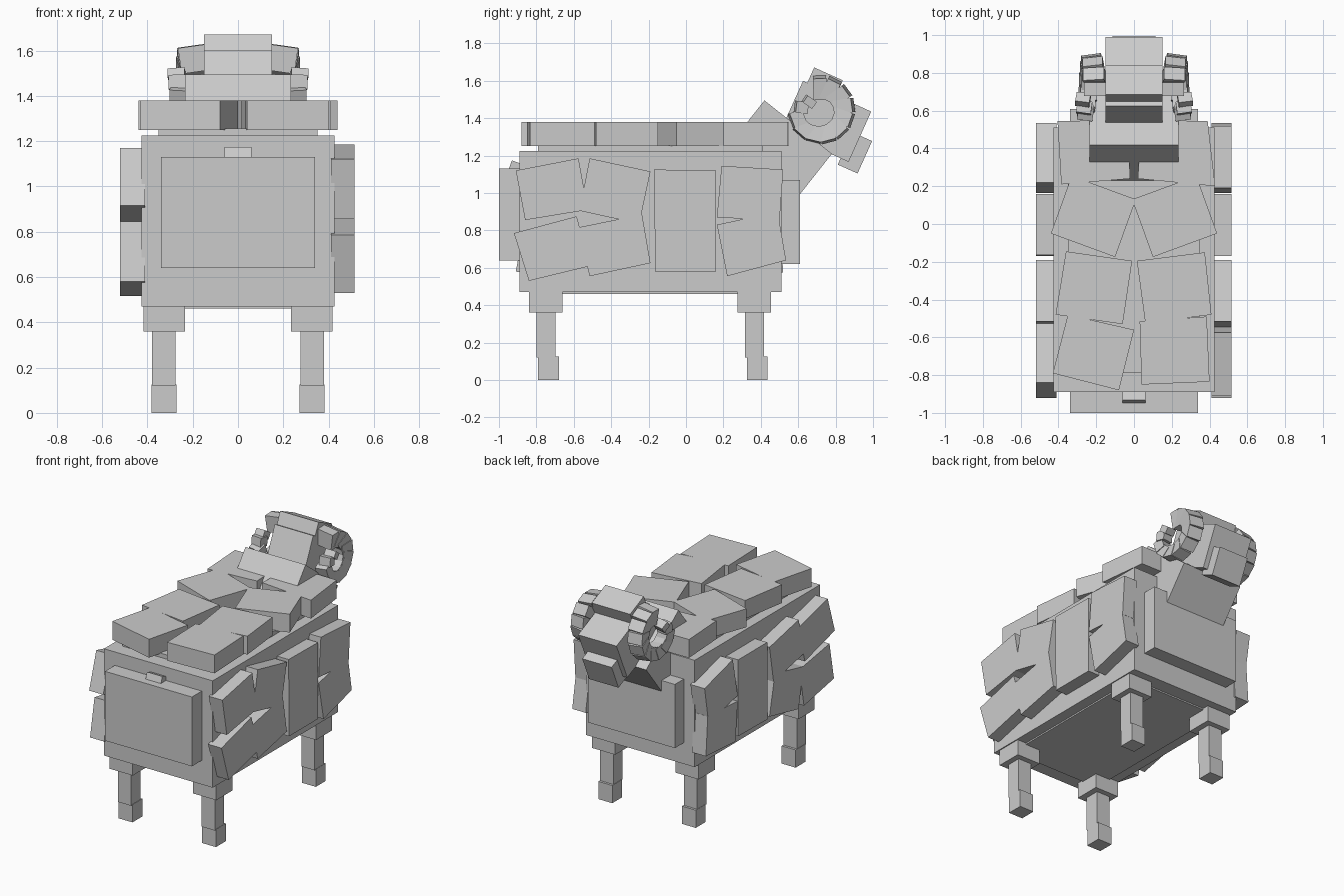
import bpy, bmesh, math
from mathutils import Matrix, Vector

if "Cube" in bpy.data.objects:
    bpy.data.objects.remove(bpy.data.objects["Cube"])


def add_mesh(name, bm):
    bmesh.ops.recalc_face_normals(bm, faces=bm.faces)
    me = bpy.data.meshes.new(name)
    bm.to_mesh(me)
    bm.free()
    ob = bpy.data.objects.new(name, me)
    bpy.context.collection.objects.link(ob)
    return ob


def box_matrix(name, matrix):
    bm = bmesh.new()
    bmesh.ops.create_cube(bm, size=1, matrix=matrix)
    return add_mesh(name, bm)


def box(name, x, y, z):
    lo, hi = Vector((x[0], y[0], z[0])), Vector((x[1], y[1], z[1]))
    return box_matrix(name, Matrix.Translation((lo + hi) / 2) @ Matrix.Diagonal((*(hi - lo), 1)))


def tilted_box(name, center, size, pitch):
    """Box turned about the x axis by pitch degrees."""
    return box_matrix(name, Matrix.Translation(center)
                      @ Matrix.Rotation(math.radians(pitch), 4, 'X')
                      @ Matrix.Diagonal((*size, 1)))


def slab(name, corners, lo, hi, place):
    """Flat wool slab: outline corners extruded from lo to hi."""
    bm = bmesh.new()
    a = [bm.verts.new(place(u, v, lo)) for u, v in corners]
    b = [bm.verts.new(place(u, v, hi)) for u, v in corners]
    bm.faces.new(a)
    bm.faces.new(b)
    n = len(corners)
    for i in range(n):
        bm.faces.new((a[i], a[(i + 1) % n], b[(i + 1) % n], b[i]))
    return add_mesh(name, bm)


# Body core, chest and rump panels
box("body", (-.425, .425), (-.89, .51), (.47, 1.225))
box("inner_body", (-.35, .35), (-.79, .41), (.46, 1.255))
box("rump_panel", (-.34, .34), (-1, -.88), (.64, 1.13))
box("chest_panel", (-.34, .34), (.5, .61), (.62, 1.07))

# Tail, mostly sunk in the rump
tilted_box("tail", (0, -.918, 1.063), (.12, .1, .2), -20)

# Legs
for side, s in (("right", 1), ("left", -1)):
    for end, y in (("rear", -.75), ("front", .365)):
        def span(a, b):
            return tuple(sorted((s * a, s * b)))
        box(f"{side}_{end}_thigh", span(.235, .418), (y - .09, y + .09), (.36, .48))
        box(f"{side}_{end}_shin", span(.276, .379), (y - .05, y + .053), (.12, .37))
        box(f"{side}_{end}_hoof", span(.272, .381), (y - .04, y + .07), (0, .125))

# Wool slabs on the back
back_slabs = [
    [(-.36, -.145), (-.01, -.195), (-.06, -.53), (-.415, -.48)],
    [(-.35, -.48), (0, -.56), (-.08, -.88), (-.43, -.79)],
    [(.015, -.195), (.375, -.15), (.41, -.48), (.06, -.525)],
    [(.03, -.515), (.385, -.49), (.4, -.835), (.04, -.85)],
    [(-.33, .255), (-.44, -.05), (-.1, -.175), (.01, .13)],
    [(.33, .255), (.44, -.05), (.1, -.175), (-.01, .13)],
    [(-.405, .545), (-.035, .55), (-.02, .24), (-.385, .21)],
    [(.39, .545), (.04, .55), (.02, .24), (.43, .2)],
]
for i, c in enumerate(back_slabs):
    slab(f"back_wool_{i}", c, 1.25, 1.38, lambda u, v, h: (u, v, h))

# Wool slabs on the flanks; the left flank is the right one turned upside down
side_slabs = [
    [(-.91, 1.12), (-.575, 1.185), (-.525, .91), (-.86, .855)],
    [(-.515, 1.185), (-.19, 1.115), (-.25, .835), (-.57, .905)],
    [(-.92, .785), (-.585, .875), (-.51, .61), (-.84, .53)],
    [(-.58, .815), (-.235, .885), (-.19, .625), (-.515, .555)],
    [(-.17, 1.125), (.16, 1.12), (.16, .58), (-.165, .58)],
    [(.19, 1.145), (.52, 1.125), (.5, .85), (.165, .87)],
    [(.165, .83), (.49, .9), (.535, .64), (.22, .555)],
]
for i, c in enumerate(side_slabs):
    slab(f"right_wool_{i}", c, .41, .515, lambda u, v, h: (h, u, v))
    slab(f"left_wool_{i}", c, .41, .52, lambda u, v, h: (-h, u, 1.7 - v))

# Neck
tilted_box("neck", (0, .482, 1.203), (.47, .46, .38), -38.3)

# Head parts, laid out in the pitched head frame (u forward, v up)
PITCH = -24.2
turn = Matrix.Rotation(math.radians(PITCH), 3, 'X')
for name, w, u, v in (("head", .3, (-.085, .315), (1.42, 1.715)),
                      ("crown", .3, (-.06, .108), (1.70, 1.805)),
                      ("muzzle", .23, (.268, .384), (1.383, 1.573))):
    mid = turn @ Vector((0, sum(u) / 2, sum(v) / 2))
    tilted_box(name, mid, (w, u[1] - u[0], v[1] - v[0]), PITCH)

# Curled horns: tapering blocks along a spiral, top to front, under and back in
N = 12
for side, s in (("right", 1), ("left", -1)):
    for i in range(N):
        t = i / (N - 1)
        ang = math.radians(92 - 307 * t)
        thick = .115 - .055 * t
        r = .175 - thick / 2 - .07 * max(0, (t - .8) / .2)
        step = r * math.radians(307) / (N - 1)
        m = (Matrix.Translation((s * (.2 + .07 * t), .72 + r * math.cos(ang), 1.445 + r * math.sin(ang)))
             @ Matrix.Rotation(ang, 4, 'X')
             @ Matrix.Rotation(s * math.radians(-8), 4, 'Z')
             @ Matrix.Diagonal((.115 - .04 * t, thick, step * 1.25, 1)))
        box_matrix(f"{side}_horn_{i}", m)
